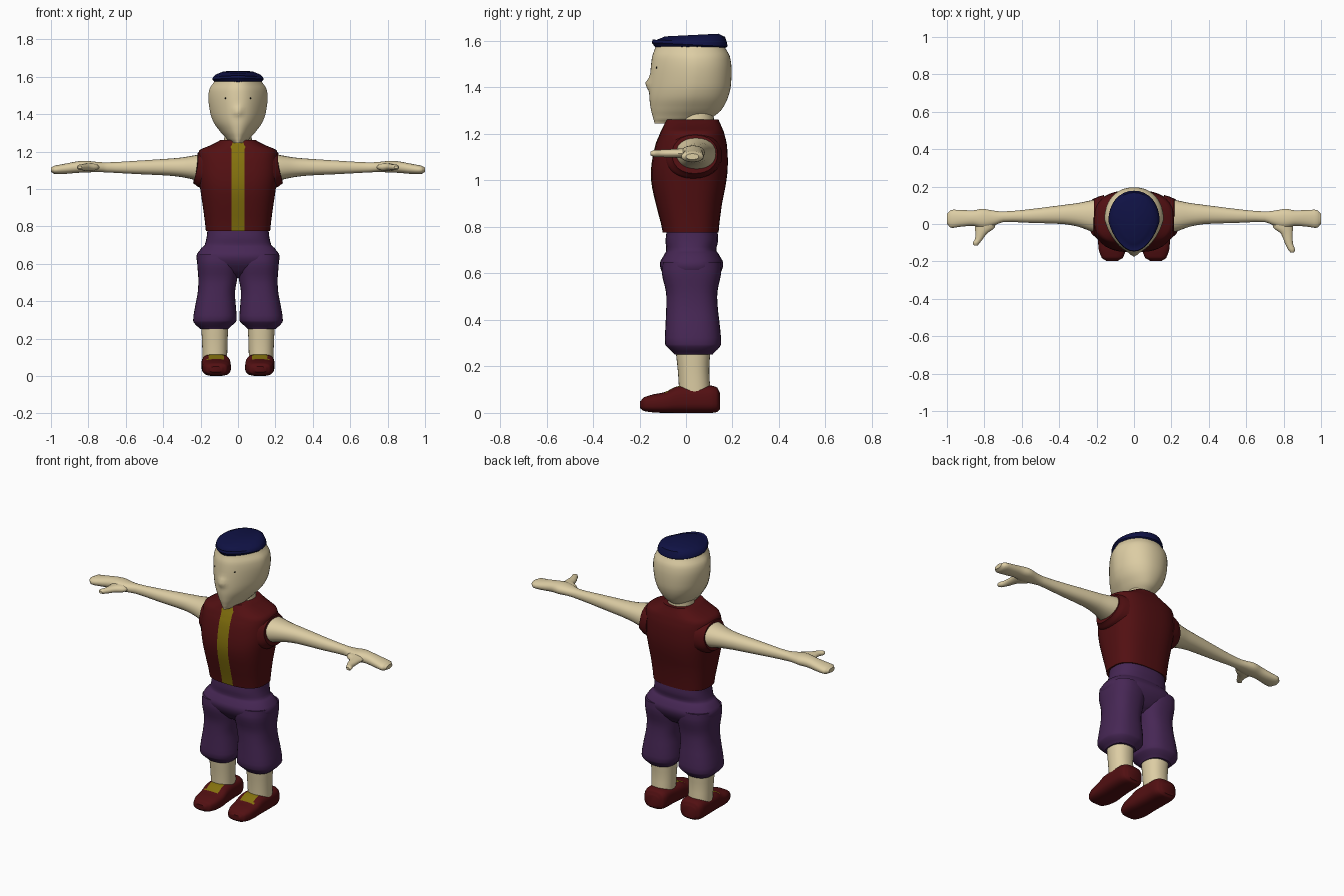
import bpy, bmesh, math
from mathutils import Vector


def material(name, rgb):
    m = bpy.data.materials.new(name)
    m.diffuse_color = (*rgb, 1)
    return m


SKIN = material("skin", (0.72, 0.61, 0.37))
RED = material("dark red", (0.085, 0.005, 0.006))
PURPLE = material("purple", (0.062, 0.02, 0.09))
YELLOW = material("mustard", (0.23, 0.165, 0.004))
BLUE = material("navy", (0.005, 0.006, 0.06))
BLACK = material("black", (0.005, 0.005, 0.005))


def spline(rows, k):
    """Smoothly interpolate the rows of a section table."""
    out = []
    for i in range(len(rows) - 1):
        a, b = rows[i], rows[i + 1]
        p = rows[max(i - 1, 0)]
        q = rows[min(i + 2, len(rows) - 1)]
        for j in range(k):
            t = j / k
            out.append([b0 + t * (b1 - b0) if c == 0 else
                        0.5 * (2 * b0 + (b1 - a0) * t
                               + (2 * a0 - 5 * b0 + 4 * b1 - b2) * t * t
                               + (3 * b0 - a0 - 3 * b1 + b2) * t ** 3)
                        for c, (a0, b0, b1, b2) in enumerate(zip(p, a, b, q))])
    out.append(list(rows[-1]))
    return out


def loft(name, axis, rows, mats, p=2.0, taper=0.0, n=32, k=3, side=1,
         deform=None, paint=None, angle=45):
    """Loft superellipse sections (t, u0, u1, v0, v1) along an axis."""
    bm = bmesh.new()
    rings = []
    for t, u0, u1, v0, v1 in spline(rows, k):
        ring = []
        for i in range(n):
            a = 2 * math.pi * i / n
            s, c = math.sin(a), -math.cos(a)
            s = math.copysign(abs(s) ** (2 / p), s)
            c = math.copysign(abs(c) ** (2 / p), c)
            s *= 1 - taper * max(0, -c)
            u = (u0 + u1) / 2 + s * (u1 - u0) / 2
            v = (v0 + v1) / 2 + c * (v1 - v0) / 2
            co = Vector({'Z': (u, v, t), 'X': (t, u, v), 'Y': (u, t, v)}[axis])
            if deform:
                co = deform(co)
            co.x *= side
            ring.append(bm.verts.new(co))
        rings.append(ring)
    for r0, r1 in zip(rings, rings[1:]):
        for i in range(n):
            j = (i + 1) % n
            f = bm.faces.new((r0[i], r0[j], r1[j], r1[i]))
            if paint and paint(i, f.calc_center_median()):
                f.material_index = 1
    bm.faces.new(rings[0])
    bm.faces.new(rings[-1])
    bmesh.ops.recalc_face_normals(bm, faces=bm.faces)
    for f in bm.faces:
        f.smooth = True
    me = bpy.data.meshes.new(name)
    bm.to_mesh(me)
    bm.free()
    me.set_sharp_from_angle(angle=math.radians(angle))
    for m in mats:
        me.materials.append(m)
    ob = bpy.data.objects.new(name, me)
    bpy.context.collection.objects.link(ob)
    return ob


# Head with a small nose, narrowing to the chin
def nose(co):
    if co.y < 0:
        co.y -= 0.02 * math.exp(-(co.x / 0.022) ** 2 - ((co.z - 1.415) / 0.022) ** 2)
    return co


head = loft("head", 'Z', [
    (1.245, -.03, .03, -.135, .03), (1.262, -.055, .055, -.14, .10),
    (1.30, -.09, .09, -.15, .15), (1.35, -.127, .127, -.157, .178),
    (1.40, -.147, .147, -.157, .192), (1.48, -.158, .158, -.152, .196),
    (1.535, -.152, .152, -.145, .188), (1.58, -.125, .125, -.13, .165)],
    [SKIN], p=2.2, taper=.3, n=48, k=4, deform=nose)

# Eyes
bpy.context.view_layer.update()
for s in (-1, 1):
    ok, pos, _, _ = head.ray_cast(Vector((s * .067, -1, 1.485)), Vector((0, 1, 0)))
    bpy.ops.mesh.primitive_uv_sphere_add(segments=8, ring_count=6, radius=.004, location=pos)
    eye = bpy.context.object
    eye.name = "eye"
    eye.data.materials.append(BLACK)

# Neck and cap
loft("neck", 'Z', [(1.2, -.08, .08, -.04, .13), (1.25, -.075, .075, -.03, .12),
                   (1.32, -.07, .07, -.02, .12)], [SKIN])
loft("cap", 'Z', [(1.558, -.105, .105, -.125, .14), (1.585, -.137, .137, -.147, .178),
                  (1.612, -.122, .122, -.132, .168), (1.627, -.085, .085, -.09, .14)],
     [BLUE], p=2.1, taper=.28, k=2,
     deform=lambda co: co + Vector((0, 0, .05 * (co.y - .06) if co.z > 1.6 else -.05 * co.y)))


# Vest with a front stripe on the two centre columns
def stripe_edge(co):
    if co.y < 0 and 0.02 < abs(co.x) < 0.055:
        co.x = math.copysign(.036 if co.z < 1.22 else abs(co.x), co.x)
    return co


loft("vest", 'Z', [
    (.775, -.172, .172, -.10, .14), (.90, -.187, .187, -.13, .155),
    (1.0, -.202, .202, -.15, .174), (1.08, -.213, .213, -.147, .18),
    (1.16, -.212, .212, -.13, .175), (1.208, -.206, .206, -.11, .163),
    (1.232, -.15, .15, -.098, .153), (1.262, -.095, .095, -.085, .14)],
    [RED, YELLOW], p=2.7, n=44, deform=stripe_edge,
    paint=lambda i, c: i in (0, 43))

# Trouser hips and waistband
loft("trouser_hips", 'Z', [
    (.79, -.163, .163, -.083, .135), (.74, -.168, .168, -.088, .138),
    (.70, -.178, .178, -.085, .13), (.685, -.195, .195, -.092, .14),
    (.645, -.222, .222, -.112, .16), (.60, -.21, .21, -.10, .148),
    (.55, -.15, .15, -.06, .11), (.525, -.08, .08, -.02, .07)],
    [PURPLE], p=2.5, n=36)

for s, tag in ((1, "left"), (-1, "right")):
    # Baggy trouser legs, gathered below the knee
    loft(tag + "_trouser_leg", 'Z', [
        (.65, .0, .217, -.10, .15), (.60, -.005, .218, -.104, .151),
        (.52, .004, .212, -.086, .135), (.45, .016, .215, -.085, .137),
        (.38, .012, .228, -.088, .145), (.295, .008, .24, -.09, .151),
        (.272, .03, .225, -.07, .135), (.252, .05, .203, -.05, .115)],
        [PURPLE], p=2.5, side=s)
    loft(tag + "_ankle", 'Z', [(.28, .052, .197, -.045, .105), (.18, .056, .192, -.035, .10),
                               (.09, .058, .19, -.03, .105)], [SKIN], side=s, p=2.2)
    # Shoe with a coloured tongue in front of the ankle
    loft(tag + "_shoe", 'Y', [
        (-.197, .085, .15, .02, .05), (-.182, .06, .172, .008, .067),
        (-.14, .044, .188, .002, .08), (-.09, .038, .192, 0, .09),
        (-.04, .04, .194, 0, .114), (.04, .046, .195, 0, .118),
        (.11, .048, .194, 0, .117), (.135, .058, .185, .004, .108),
        (.147, .08, .165, .015, .085)], [RED, YELLOW], p=3, side=s, k=4,
        paint=lambda i, c: -.085 < c.y < -.02 and c.z > .07 and abs(abs(c.x) - .117) < .045)
    # Arm and flat mitten hand
    loft(tag + "_arm", 'X', [
        (.15, -.055, .135, 1.04, 1.19), (.21, -.045, .13, 1.045, 1.183),
        (.30, -.014, .112, 1.063, 1.168), (.38, .0, .101, 1.072, 1.161),
        (.55, .006, .08, 1.08, 1.15), (.70, .01, .067, 1.088, 1.142),
        (.76, -.012, .073, 1.09, 1.145), (.81, -.022, .081, 1.088, 1.15),
        (.86, -.01, .073, 1.086, 1.147), (.93, -.015, .075, 1.08, 1.134),
        (.98, -.02, .075, 1.08, 1.125), (1.0, .0, .055, 1.09, 1.115)],
        [SKIN], p=2.2, side=s, n=24)
    # Thumb
    tip = -.152 if s > 0 else -.115
    loft(tag + "_thumb", 'Y', [
        (.03, .74, .85, 1.095, 1.14), (-.02, .745, .85, 1.095, 1.138),
        (-.05, .785, .848, 1.098, 1.135), (tip * .7, .808, .85, 1.1, 1.132),
        (tip + .012, .825, .862, 1.102, 1.13), (tip, .835, .855, 1.108, 1.124)],
        [SKIN], side=s, n=16)
    # Armhole rim, flaring outward at the bottom
    loft(tag + "_armhole_rim", 'X', [
        (.16, -.10, .155, 1.0, 1.212), (.19, -.08, .145, 1.015, 1.207),
        (.215, -.06, .135, 1.03, 1.195)], [RED], side=s, p=2.2,
        deform=lambda co: co + Vector((max(0, 1.12 - co.z) * .28 * (co.x > .18), 0, 0)))
